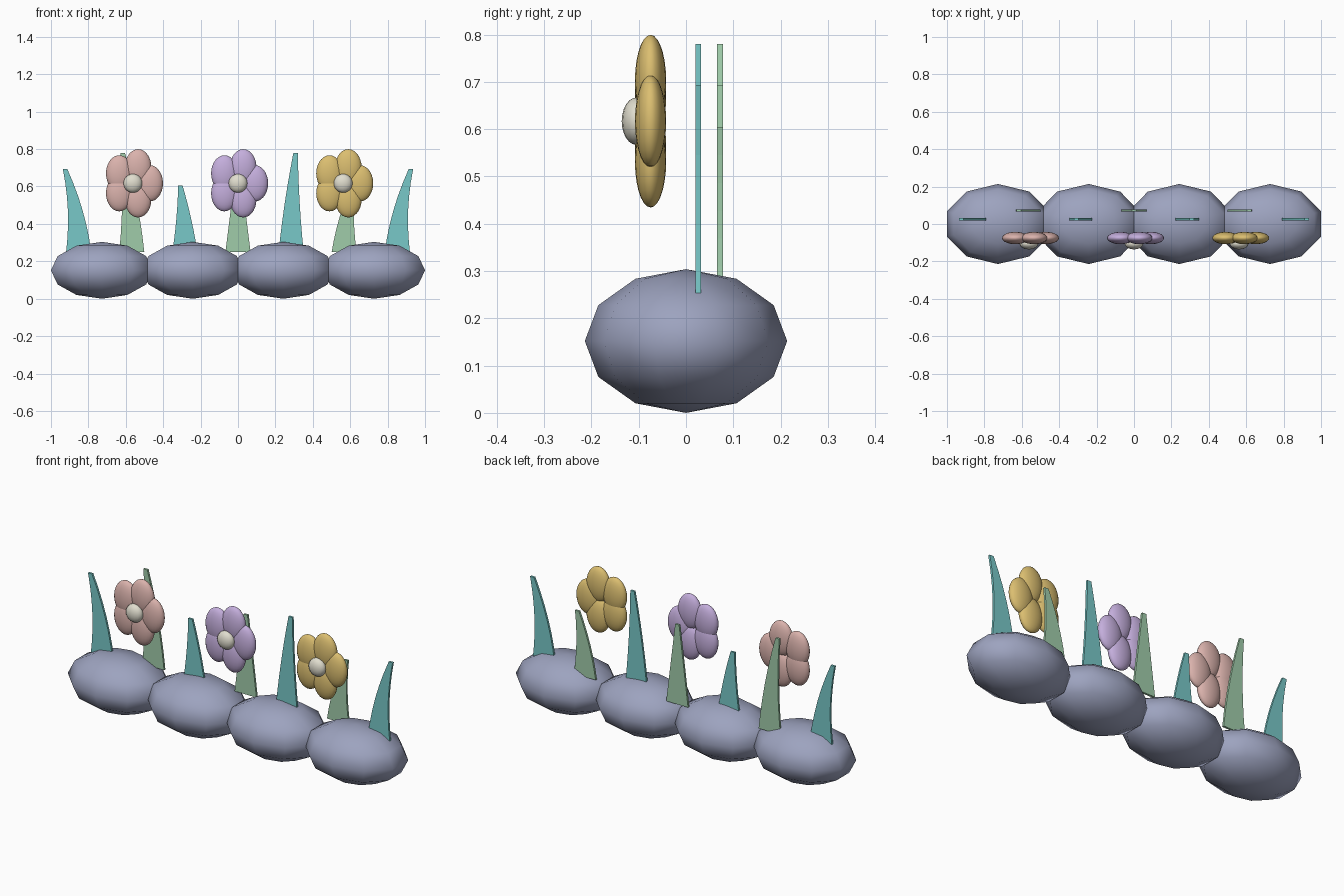
import bpy
import bmesh
from mathutils import Matrix, Vector
from math import sin, cos, tau

if "Cube" in bpy.data.objects:
    bpy.data.objects.remove(bpy.data.objects["Cube"])


def make_material(name, rgb):
    """Flat material from display values 0-255, stored as linear."""
    linear = [((c / 255 + 0.055) / 1.055) ** 2.4 for c in rgb]
    mat = bpy.data.materials.new(name)
    mat.use_nodes = True
    mat.diffuse_color = (*linear, 1)
    mat.node_tree.nodes["Principled BSDF"].inputs["Base Color"].default_value = (*linear, 1)
    return mat


stone_mat = make_material("slate stone", (157, 163, 191))
teal_mat = make_material("teal leaf", (120, 200, 200))
green_mat = make_material("green leaf", (160, 204, 170))
cream_mat = make_material("cream centre", (224, 221, 206))
petal_mats = [
    make_material("pink petal", (218, 178, 172)),
    make_material("lilac petal", (196, 174, 220)),
    make_material("yellow petal", (219, 190, 112)),
]


def add_object(name, bm, mat, smooth):
    bmesh.ops.recalc_face_normals(bm, faces=bm.faces)
    for face in bm.faces:
        face.smooth = smooth
    mesh = bpy.data.meshes.new(name)
    bm.to_mesh(mesh)
    bm.free()
    mesh.materials.append(mat)
    obj = bpy.data.objects.new(name, mesh)
    bpy.context.collection.objects.link(obj)
    return obj


def add_ellipsoid(bm, centre, radii, segments, rings):
    matrix = Matrix.Translation(centre) @ Matrix.Diagonal((*radii, 1))
    bmesh.ops.create_uvsphere(bm, u_segments=segments, v_segments=rings,
                              radius=1, matrix=matrix)


# Row of four squashed, coarse stones
for i in range(4):
    bm = bmesh.new()
    add_ellipsoid(bm, ((i - 1.5) * 0.485, 0, 0.152), (0.287, 0.214, 0.152), 10, 6)
    add_object(f"stone_{i + 1}", bm, stone_mat, True)


# Flat tapering leaves that fan outward, alternating between two rows
def add_leaf(name, x, y, top, mat):
    bottom, steps, half_thick = 0.25, 6, 0.006
    left, right = [], []
    for i in range(steps + 1):
        t = i / steps
        mid = x * (1 + 0.085 * t * t)
        half = 0.067 + (0.012 - 0.067) * t
        z = bottom + (top - bottom) * t
        left.append((mid - half, z))
        right.append((mid + half, z))
    bm = bmesh.new()
    rows = []
    for (xl, z), (xr, _) in zip(left, right):
        corners = [(xl, -1), (xr, -1), (xr, 1), (xl, 1)]
        rows.append([bm.verts.new((cx, y + s * half_thick, z)) for cx, s in corners])
    for low, high in zip(rows, rows[1:]):
        for k in range(4):
            n = (k + 1) % 4
            bm.faces.new((low[k], low[n], high[n], high[k]))
    bm.faces.new(rows[0][::-1])
    bm.faces.new(rows[-1])
    add_object(name, bm, mat, False)


heights = (0.693, 0.78, 0.605)
for i in range(7):
    back_row = i % 2 == 1
    add_leaf(f"leaf_{i + 1}", (i - 3) * 0.284, 0.072 if back_row else 0.026,
             heights[i % 3], green_mat if back_row else teal_mat)

# Three flowers: five upright oval petals around a domed centre
for name, x, mat in zip(("right", "middle", "left"), (-0.562, 0, 0.562), petal_mats):
    hub = Vector((x, -0.075, 0.617))
    bm = bmesh.new()
    for k in range(5):
        a = tau * k / 5
        add_ellipsoid(bm, hub + 0.09 * Vector((cos(a), 0, sin(a))),
                      (0.071, 0.033, 0.097), 20, 14)
    add_object(f"{name}_flower_petals", bm, mat, True)
    bm = bmesh.new()
    add_ellipsoid(bm, hub + Vector((0, -0.03, 0)), (0.05, 0.031, 0.05), 16, 12)
    add_object(f"{name}_flower_centre", bm, cream_mat, True)
